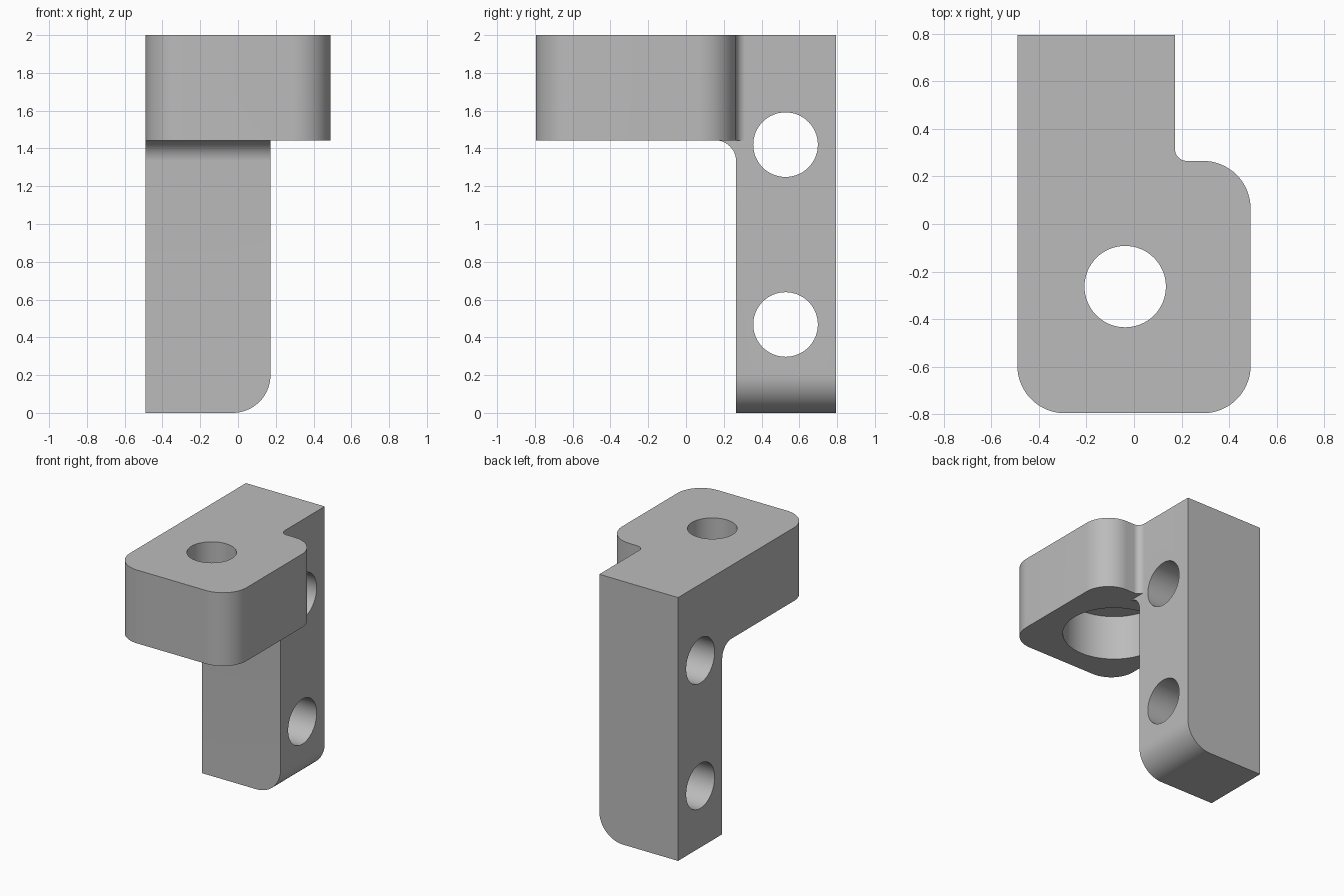
import bpy, bmesh
from math import pi, cos, sin, tan
from mathutils import Vector

cube = bpy.data.objects.get("Cube")
if cube:
    bpy.data.objects.remove(cube, do_unlink=True)

STEPS = 16


def rounded(points):
    """Outline from (u, v, radius) corners; radius 0 stays sharp."""
    out = []
    for i, (u, v, r) in enumerate(points):
        p = Vector((u, v))
        if r == 0:
            out.append(p)
            continue
        a = (Vector(points[i - 1][:2]) - p).normalized()
        b = (Vector(points[(i + 1) % len(points)][:2]) - p).normalized()
        # All rounded corners are square, so the arc centre sits at p + r(a + b)
        centre = p + r * (a + b)
        for k in range(STEPS + 1):
            t = k / STEPS * pi / 2
            out.append(centre - r * (b * cos(t) + a * sin(t)))
    return out


def prism(name, outline, place, low, high):
    """Extrude an outline; place maps (u, v, depth) to x, y, z."""
    bm = bmesh.new()
    base = [bm.verts.new(place(u, v, low)) for u, v in outline]
    face = bm.faces.new(base)
    new = bmesh.ops.extrude_face_region(bm, geom=[face])["geom"]
    shift = Vector(place(0, 0, high)) - Vector(place(0, 0, low))
    bmesh.ops.translate(bm, vec=shift,
                        verts=[g for g in new if isinstance(g, bmesh.types.BMVert)])
    bmesh.ops.recalc_face_normals(bm, faces=bm.faces)
    mesh = bpy.data.meshes.new(name)
    bm.to_mesh(mesh)
    bm.free()
    obj = bpy.data.objects.new(name, mesh)
    bpy.context.collection.objects.link(obj)
    return obj


def circle(u, v, r, n=64):
    return [(u + r * cos(2 * pi * k / n), v + r * sin(2 * pi * k / n)) for k in range(n)]


def combine(obj, tool, operation):
    """Apply a boolean and discard the helper solid."""
    tool.hide_render = True
    mod = obj.modifiers.new(operation.title(), "BOOLEAN")
    mod.operation, mod.solver, mod.object = operation, "EXACT", tool
    bpy.ops.object.select_all(action="DESELECT")
    bpy.context.view_layer.objects.active = obj
    obj.select_set(True)
    bpy.ops.object.modifier_apply(modifier=mod.name)
    bpy.data.objects.remove(tool, do_unlink=True)


along_z = lambda u, v, d: (u, v, d)
along_y = lambda u, v, d: (u, d, v)
along_x = lambda u, v, d: (d, u, v)

W, D, H = 0.49, 0.795, 2.0      # half width, half depth, height
SIDE, FRONT, UNDER = 0.172, 0.265, 1.443  # post side, post front, flange underside

# Plan outline: flange with rounded corners stepping into the post
bracket = prism("bracket", rounded([
    (-W, -D, 0.2), (W, -D, 0.2), (W, FRONT, 0.2),
    (SIDE, FRONT, 0.05), (SIDE, D, 0), (-W, D, 0)]), along_z, -0.5, 2.5)

# Side outline: L shape with a fillet under the flange
combine(bracket, prism("side_shape", rounded([
    (-1, UNDER, 0), (FRONT, UNDER, 0.11), (FRONT, -0.3, 0),
    (1, -0.3, 0), (1, H, 0), (-1, H, 0)]), along_x, -1, 1), "INTERSECT")

# Front outline: narrow post with one rounded foot corner, wide flange
combine(bracket, prism("front_shape", rounded([
    (-1, 0, 0), (SIDE, 0, 0.2), (SIDE, UNDER, 0),
    (1, UNDER, 0), (1, 2.3, 0), (-1, 2.3, 0)]), along_y, -1.2, 1.2), "INTERSECT")

# Bolt hole with a counterbore from below, and two cross holes in the post
HOLE = 0.171
combine(bracket, prism("bolt_hole", circle(-0.037, -0.263, HOLE), along_z, 1, 3), "DIFFERENCE")
combine(bracket, prism("counterbore", circle(-0.037, -0.263, 0.36), along_z, 1, 1.787), "DIFFERENCE")
for z in (0.468, 1.42):
    combine(bracket, prism("cross_hole", circle(0.527, z, HOLE), along_x, -1, 1), "DIFFERENCE")

# Plain grey finish
grey = bpy.data.materials.new("grey")
grey.use_nodes = True
colour = (0.5, 0.5, 0.5, 1)
grey.diffuse_color = colour
grey.node_tree.nodes["Principled BSDF"].inputs["Base Color"].default_value = colour
bracket.data.materials.clear()
bracket.data.materials.append(grey)

bpy.ops.object.select_all(action="DESELECT")
bracket.select_set(True)
bpy.context.view_layer.objects.active = bracket
bpy.ops.object.shade_smooth_by_angle(angle=pi / 6)
